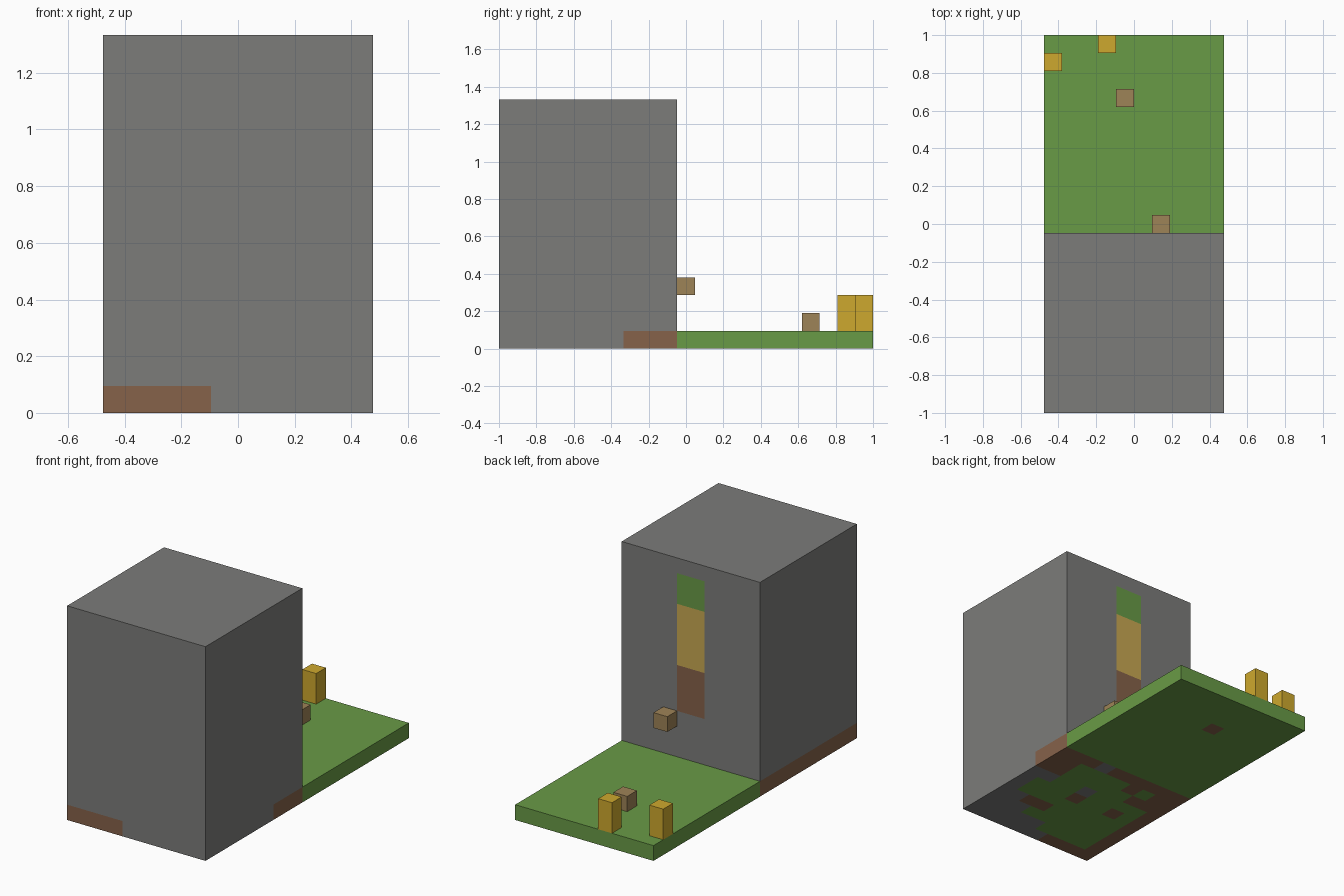
import bpy, bmesh
from mathutils import Vector

if "Cube" in bpy.data.objects:
    bpy.data.objects.remove(bpy.data.objects["Cube"], do_unlink=True)

U = 2 / 21          # edge of one block
X0, Y0 = 5, 10.5    # block counts from the centre to the left and back edges


def material(name, rgb):
    linear = [((c / 255 + 0.055) / 1.055) ** 2.4 for c in rgb] + [1]
    m = bpy.data.materials.new(name)
    m.use_nodes = True
    m.diffuse_color = linear
    bsdf = next(n for n in m.node_tree.nodes if n.type == 'BSDF_PRINCIPLED')
    bsdf.inputs["Base Color"].default_value = linear
    bsdf.inputs["Roughness"].default_value = 0.9
    return m


STONE = material("stone_grey", (124, 124, 122))
GRASS = material("grass_green", (105, 155, 70))
DIRT = material("dirt_brown", (134, 98, 74))
PLANK = material("plank_tan", (158, 131, 87))
GOLD = material("gold_yellow", (206, 169, 46))
SAND = material("sand_yellow", (200, 168, 82))


def block(name, lo, hi, mats, rule=None):
    """Box between two corners in block units; a rule cuts it into unit faces and paints them."""
    bm = bmesh.new()
    bmesh.ops.create_cube(bm, size=1)
    for v in bm.verts:
        v.co = Vector([lo[i] if v.co[i] < 0 else hi[i] for i in range(3)])
    if rule:
        for axis in range(3):
            normal = Vector([float(i == axis) for i in range(3)])
            for k in range(1, round(hi[axis] - lo[axis])):
                geom = bm.verts[:] + bm.edges[:] + bm.faces[:]
                bmesh.ops.bisect_plane(bm, geom=geom, plane_no=normal,
                                       plane_co=normal * (lo[axis] + k))
        bm.normal_update()
        for f in bm.faces:
            cell = f.calc_center_median() - f.normal * 0.5
            u, v = int(X0 - cell.x), int(Y0 - cell.y)
            f.material_index = mats.index(rule(u, v, cell.z, f.normal))
    bmesh.ops.scale(bm, vec=(U, U, U), verts=bm.verts)
    bmesh.ops.recalc_face_normals(bm, faces=bm.faces)
    mesh = bpy.data.meshes.new(name)
    bm.to_mesh(mesh)
    bm.free()
    for m in mats:
        mesh.materials.append(m)
    obj = bpy.data.objects.new(name, mesh)
    bpy.context.collection.objects.link(obj)
    return obj


# Ground layer of the tower, back row first: d dirt, s stone, g grass
FLOOR = ["dddsdddddd",
         "ddggggdgdd",
         "ddgggggddd",
         "ssggsggggd",
         "sgggdggdgd",
         "sggggggggd",
         "ssddgggggd",
         "sssggggggd",
         "sssssggggd",
         "ssssssdddd"]
KEY = {"d": DIRT, "s": STONE, "g": GRASS}


def tower_paint(u, v, z, n):
    if z < 1:
        return KEY[FLOOR[v - 11][u]]
    # Coloured column on the back wall
    if n.y > 0.5 and u in (4, 5) and 4 < z < 13:
        return DIRT if z < 7 else SAND if z < 11 else GRASS
    return STONE


def lawn_paint(u, v, z, n):
    # Bare soil below the plank on the lawn
    return DIRT if n.z < -0.5 and (u, v) == (5, 3) else GRASS


# Tower and lawn
block("stone_tower", (-5, -10.5, 0), (5, -0.5, 14), [STONE, DIRT, GRASS, SAND], tower_paint)
block("lawn_slab", (-5, -0.5, 0), (5, 10.5, 1), [GRASS, DIRT], lawn_paint)

# Small plank blocks, one on the lawn and one on the wall
for name, x, y, z in (("lawn_plank_block", -1, 6.5, 1), ("wall_plank_block", 1, -0.5, 3)):
    block(name, (x, y, z), (x + 1, y + 1, z + 1), [PLANK])

# Gold posts, two blocks tall
for name, x, y in (("corner_gold_post", -5, 8.5), ("back_gold_post", -2, 9.5)):
    block(name, (x, y, 1), (x + 1, y + 1, 3), [GOLD])
